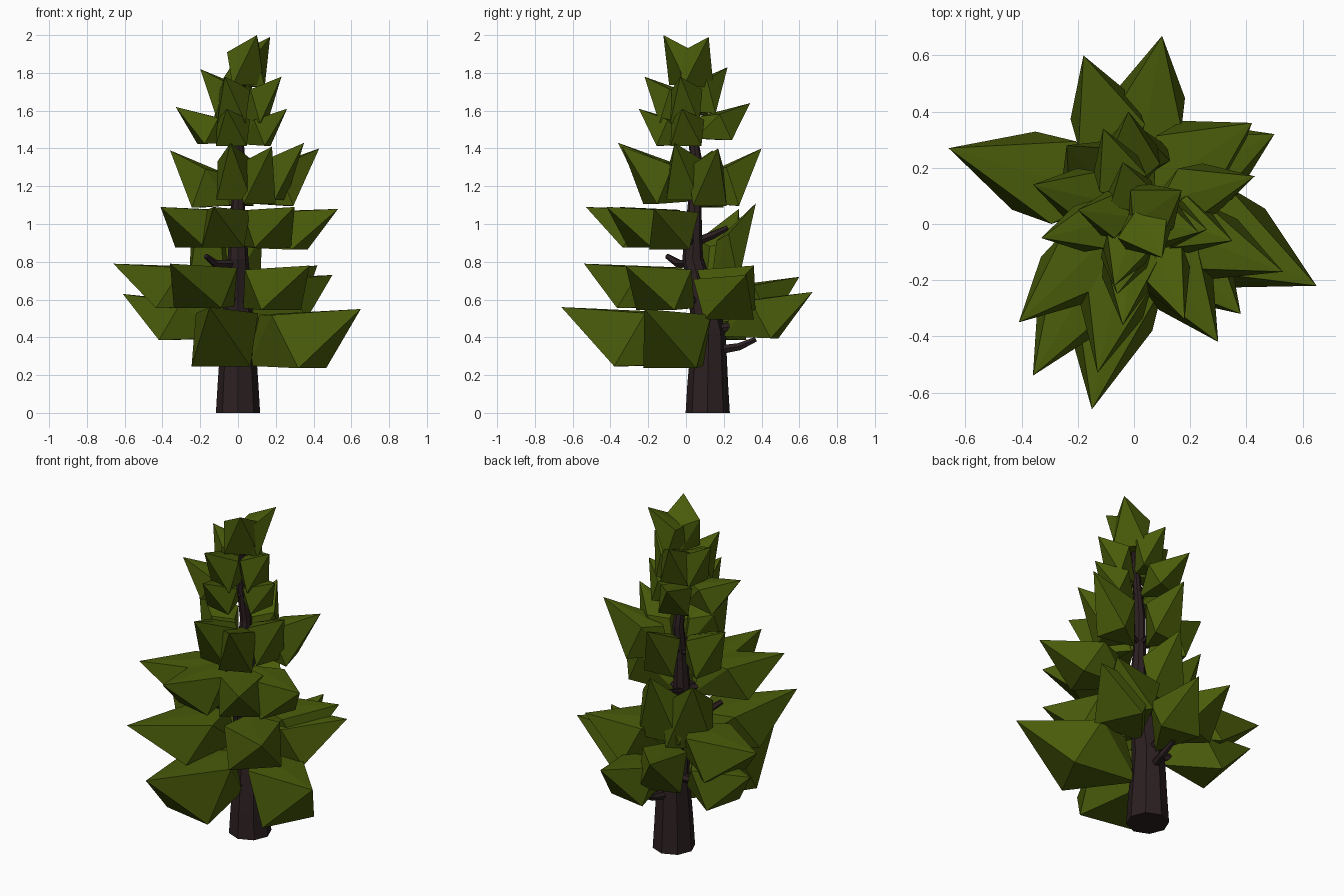
import bpy, bmesh, math
from mathutils import Vector

if "Cube" in bpy.data.objects:
    bpy.data.objects.remove(bpy.data.objects["Cube"])


def material(name, rgb):
    m = bpy.data.materials.new(name)
    m.diffuse_color = (*rgb, 1)
    m.use_nodes = True
    m.node_tree.nodes["Principled BSDF"].inputs["Base Color"].default_value = m.diffuse_color
    return m


LEAF = material("leaf green", (0.068, 0.107, 0.003))
BARK = material("dark bark", (0.025, 0.014, 0.015))

# Trunk centre line: x, y, z, radius
TRUNK = [(0, .115, 0, .117), (0, .115, .15, .108), (0, .12, .42, .09),
         (0, .09, .6, .075), (0, .035, .82, .055), (0, .045, 1.1, .036),
         (0.01, .06, 1.3, .032), (0, .03, 1.5, .025), (0.02, .02, 1.76, .014)]


def trunk_at(z):
    """Trunk centre at a height."""
    for a, b in zip(TRUNK, TRUNK[1:]):
        if z <= b[2]:
            t = (z - a[2]) / (b[2] - a[2])
            return Vector(a[:3]).lerp(Vector(b[:3]), t)
    return Vector(TRUNK[-1][:3])


def tube(name, pts, res):
    """Tapered faceted tube along a path."""
    cu = bpy.data.curves.new(name, 'CURVE')
    cu.dimensions = '3D'
    cu.bevel_depth = 1
    cu.bevel_resolution = res
    cu.use_fill_caps = True
    sp = cu.splines.new('POLY')
    sp.points.add(len(pts) - 1)
    for p, (x, y, z, r) in zip(sp.points, pts):
        p.co = (x, y, z, 1)
        p.radius = r
    sp.use_smooth = False
    ob = bpy.data.objects.new(name, cu)
    cu.materials.append(BARK)
    bpy.context.collection.objects.link(ob)


def clump(tip, h, width, drop, inner, limb):
    """Spearhead of needles: a faceted hull reaching out to a raised tip."""
    tip = Vector(tip)
    zb = tip.z - h
    c = trunk_at(tip.z - h / 2)
    out = Vector((tip.x - c.x, tip.y - c.y, 0))
    R = out.length
    out.normalize()
    side = Vector((-out.y, out.x, 0))
    w = width / 2
    bm = bmesh.new()

    def add(f, s, z):
        p = Vector((c.x, c.y, 0)) + out * (inner + (R - inner) * f) + side * (s * w)
        bm.verts.new((p.x, p.y, z))

    add(1, 0, tip.z)                          # tip
    add(0, 0, zb + h * .06)                   # inner bottom
    add(.1, 0, tip.z - drop)                  # inner top
    for s in (-1, 1):
        add(.34, s * .93, tip.z - drop * .75 - h * .03)  # shoulders
        add(.57, s * .88, zb + h * .02)                  # lower outer corners
    res = bmesh.ops.convex_hull(bm, input=bm.verts)
    junk = [v for v in res["geom_interior"] if isinstance(v, bmesh.types.BMVert)]
    bmesh.ops.delete(bm, geom=junk, context='VERTS')
    bmesh.ops.recalc_face_normals(bm, faces=bm.faces)
    me = bpy.data.meshes.new("needle_clump")
    bm.to_mesh(me)
    bm.free()
    me.materials.append(LEAF)
    bpy.context.collection.objects.link(bpy.data.objects.new("needle_clump", me))

    # Branch carrying the clump
    if limb:
        a = trunk_at(zb + h * .2)
        m = Vector((c.x, c.y, zb + h * .28)) + out * (R * .3)
        e = Vector((c.x, c.y, zb + h * .5)) + out * (R * .5)
        r = .012 + .012 * max(0, 1.5 - tip.z)
        tube("branch", [(*a, r * 1.2), (*m, r), (*e, r * .6)], 1)


# Tiers: (height, width, top drop, inner radius, has own branch, tips)
TIERS = [
    (.32, .36, .03, .06, 1, [(.65, -.22, .55), (-.15, -.66, .56)]),
    (.25, .27, .05, .10, 1, [(.10, .67, .64), (-.61, .26, .63)]),
    (.25, .27, .05, .08, 1, [(-.18, .60, .72)]),
    (.24, .33, .02, .04, 1, [(-.66, .27, .79), (.42, .36, .78), (.50, .32, .73),
                             (.38, -.32, .78), (-.36, -.54, .79)]),
    (.22, .26, .015, .06, 1, [(.53, -.17, 1.08), (.30, -.42, 1.09),
                              (-.13, -.53, 1.09), (-.41, -.35, 1.09)]),
    (.42, .30, .20, .10, 0, [(-.02, .37, 1.11), (-.24, .28, 1.08)]),
    (.31, .21, .12, .05, 1, [(-.36, .14, 1.39), (.43, .17, 1.40), (.35, -.06, 1.43),
                             (.18, -.34, 1.41), (-.04, -.36, 1.43), (-.02, .40, 1.40)]),
    (.20, .19, .07, .02, 1, [(-.33, -.05, 1.62), (.26, -.02, 1.61),
                             (-.06, -.25, 1.61), (-.11, .34, 1.64)]),
    (.25, .18, .08, 0, 0, [(-.20, .05, 1.82), (.23, -.03, 1.78),
                           (-.07, -.22, 1.78), (-.04, .22, 1.83)]),
    (.27, .22, .11, -.05, 0, [(.10, -.12, 2.0), (.17, .12, 1.99)]),
]

tube("trunk", TRUNK, 2)
for h, w, drop, inner, limb, tips in TIERS:
    for t in tips:
        clump(t, h, w, drop, inner, limb)

# Bare limbs showing below the needles
tube("bare_limb", [(0, .15, .33, .028), (.03, .28, .35, .022), (.03, .37, .39, .014)], 1)
tube("bare_limb", [(0, .04, .79, .026), (-.12, -.04, .79, .022), (-.17, -.10, .83, .014)], 1)
tube("bare_limb", [(0, .04, .90, .026), (-.03, .14, .94, .022), (-.05, .22, .98, .014)], 1)
